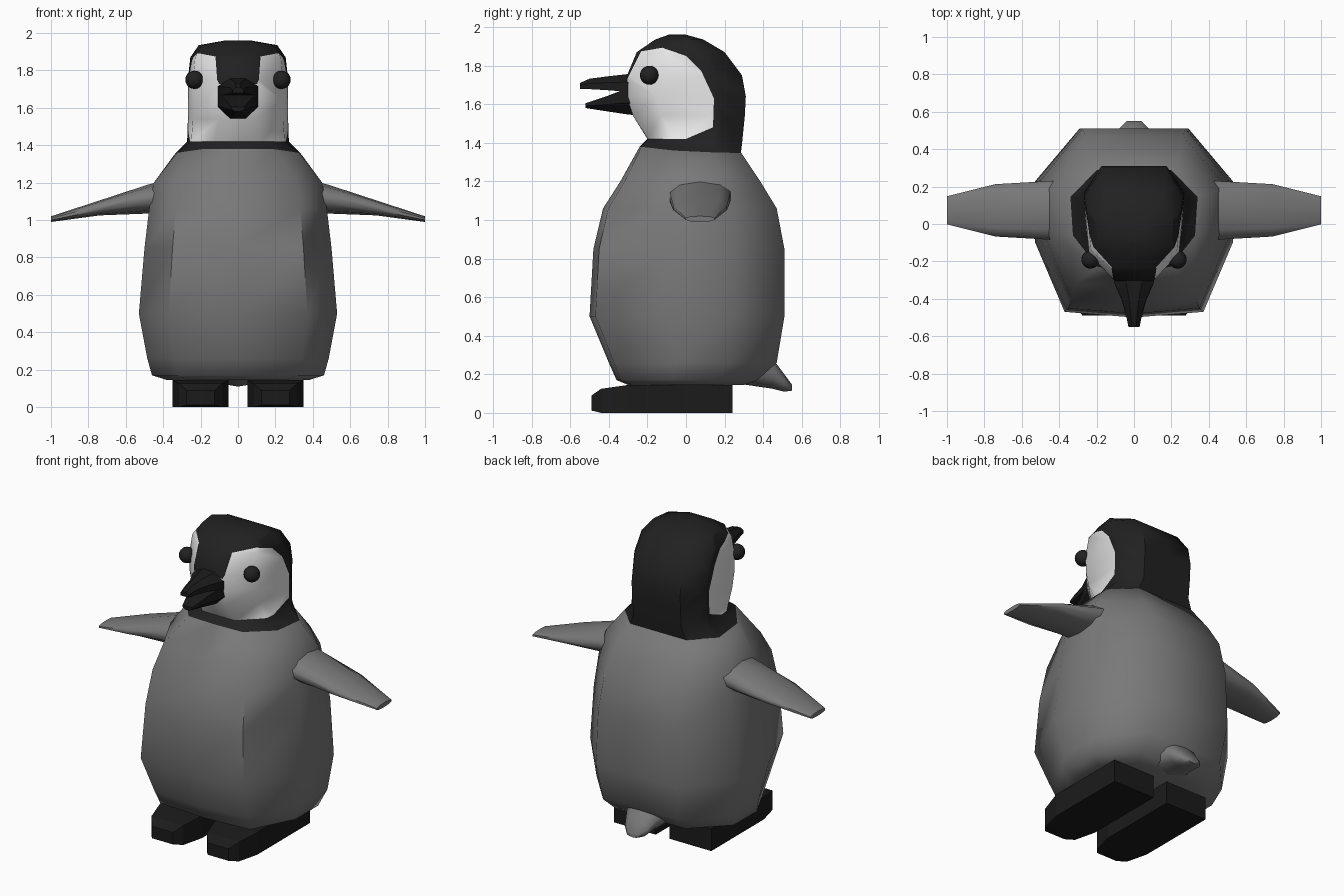
import bpy, bmesh, math
from mathutils import Vector

cube = bpy.data.objects.get("Cube")
if cube:
    bpy.data.objects.remove(cube)


def material(name, rgb):
    m = bpy.data.materials.new(name)
    m.use_nodes = True
    m.diffuse_color = (*rgb, 1)
    m.node_tree.nodes["Principled BSDF"].inputs["Base Color"].default_value = (*rgb, 1)
    return m


GREY = material("down_grey", (0.19, 0.19, 0.19))
BLACK = material("hood_black", (0.015, 0.015, 0.015))
WHITE = material("face_white", (0.8, 0.8, 0.8))
DARK = material("beak_and_feet_black", (0.011, 0.011, 0.011))


def finish(bm, name, mats, angle):
    bmesh.ops.recalc_face_normals(bm, faces=bm.faces)
    mesh = bpy.data.meshes.new(name)
    bm.to_mesh(mesh)
    bm.free()
    for m in mats:
        mesh.materials.append(m)
    ob = bpy.data.objects.new(name, mesh)
    bpy.context.collection.objects.link(ob)
    if angle:
        bpy.ops.object.select_all(action="DESELECT")
        ob.select_set(True)
        bpy.context.view_layer.objects.active = ob
        bpy.ops.object.shade_smooth_by_angle(angle=math.radians(angle))
    return ob


def loft(sections):
    """Skin a list of equal closed loops and cap both ends."""
    bm = bmesh.new()
    loops = [[bm.verts.new(p) for p in s] for s in sections]
    for a, b in zip(loops, loops[1:]):
        for i in range(len(a)):
            j = (i + 1) % len(a)
            bm.faces.new((a[i], a[j], b[j], b[i]))
    bm.faces.new(loops[0])
    bm.faces.new(loops[-1])
    return bm


# Half plans from front centre to back centre: (share of width, share of depth)
BODY_PLAN = [(0, 0), (0.7, 0.03), (1, 0.4), (1, 0.72), (0.55, 1), (0, 1)]
HEAD_PLAN = [(0, 0), (0.38, 0), (0.9, 0.25), (1, 0.76), (0.65, 1), (0, 1)]


def ring(z, half_width, front, back, head=0.0, lift=0.0):
    pts = []
    for (bx, bt), (hx, ht) in zip(BODY_PLAN, HEAD_PLAN):
        x, t = bx + (hx - bx) * head, bt + (ht - bt) * head
        up = lift * max(0, 1 - 2 * t)
        pts.append(Vector((x * half_width, front + t * (back - front), z + up)))
    return pts + [Vector((-p.x, p.y, p.z)) for p in pts[-2:0:-1]]


# Body
neck = ring(1.35, 0.34, -0.24, 0.285, 0.4, 0.03)
body = loft([
    ring(0.145, 0.38, -0.3, 0.3),
    ring(0.17, 0.46, -0.36, 0.37),
    ring(0.26, 0.485, -0.4, 0.47),
    ring(0.5, 0.53, -0.5, 0.51),
    ring(0.85, 0.5, -0.48, 0.51),
    ring(1.06, 0.475, -0.43, 0.47),
    ring(1.2, 0.45, -0.34, 0.385),
    neck])
finish(body, "body", [GREY], 60)

# Head: black hood with a white face cut into it by a side outline
head = loft([
    neck,
    ring(1.42, 0.272, -0.2, 0.293, 0.8),
    ring(1.54, 0.268, -0.275, 0.305, 1),
    ring(1.64, 0.268, -0.308, 0.31, 1),
    ring(1.75, 0.268, -0.305, 0.29, 1),
    ring(1.87, 0.255, -0.255, 0.2, 1),
    ring(1.935, 0.21, -0.16, 0.09, 0.8),
    ring(1.96, 0.07, -0.09, 0.0, 0.5)])
FACE = [Vector(p) for p in [
    (-0.4, 1.42), (0, 1.42), (0.14, 1.48), (0.145, 1.63), (0.08, 1.77),
    (0, 1.85), (-0.13, 1.895), (-0.235, 1.87), (-0.295, 1.75), (-0.4, 1.53)]]
EDGES = list(zip(FACE, FACE[1:] + FACE[:1]))
for a, b in EDGES:
    d = b - a
    bmesh.ops.bisect_plane(head, geom=head.verts[:] + head.edges[:] + head.faces[:],
                           dist=0.0005, plane_co=(0, a.x, a.y),
                           plane_no=(0, d.y, -d.x))
for f in head.faces:
    c = f.calc_center_median().yz
    f.material_index = int(all((b - a).cross(c - a) > 0 for a, b in EDGES))
finish(head, "head", [BLACK, WHITE], 50)


def oval(place, c1, r1, lo, hi, n=10):
    """Flattened loop; place maps (sideways, height) to a point."""
    mid, r2 = (lo + hi) / 2, (hi - lo) / 2
    return [place(c1 + r1 * max(-1, min(1, 1.15 * math.cos(k))), mid + r2 * math.sin(k))
            for k in (math.tau * i / n + math.pi / n for i in range(n))]


# Flippers
for side, label in ((1, "left"), (-1, "right")):
    rows = [(0.36, 0.16, 1.05, 1.22), (0.48, 0.155, 1.035, 1.19),
            (0.74, 0.14, 1.025, 1.105), (1.0, 0.075, 0.99, 1.02)]
    wing = loft([oval(lambda u, v: (side * x, u, v), 0.073, r, lo, hi)
                 for x, r, lo, hi in rows])
    finish(wing, label + "_flipper", [GREY], 60)

# Tail
tail = loft([oval(lambda u, v: (u, y, v), 0, r, lo, hi)
             for y, r, lo, hi in [(0.28, 0.17, 0.15, 0.36), (0.45, 0.11, 0.125, 0.28),
                                  (0.51, 0.08, 0.11, 0.2), (0.55, 0.04, 0.115, 0.145)]])
finish(tail, "tail", [GREY], 60)


# Beak halves
def beak_section(y, w, flat, ridge):
    mid = flat + (ridge - flat) * 0.55
    return [(-w, y, flat), (w, y, flat), (w, y, mid),
            (w * 0.4, y, ridge), (-w * 0.4, y, ridge), (-w, y, mid)]


upper = loft([beak_section(*s) for s in [
    (-0.27, 0.108, 1.65, 1.76), (-0.31, 0.108, 1.665, 1.755),
    (-0.4, 0.065, 1.672, 1.745), (-0.5, 0.04, 1.678, 1.732), (-0.55, 0.03, 1.68, 1.71)]])
finish(upper, "upper_beak", [DARK], 30)
lower = loft([beak_section(*s) for s in [
    (-0.24, 0.108, 1.68, 1.54), (-0.31, 0.108, 1.68, 1.548),
    (-0.41, 0.065, 1.642, 1.563), (-0.52, 0.035, 1.605, 1.58)]])
finish(lower, "lower_beak", [DARK], 30)

# Eyes and feet
for side, label in ((1, "left"), (-1, "right")):
    eye = bmesh.new()
    bmesh.ops.create_uvsphere(eye, u_segments=16, v_segments=10, radius=0.049)
    bmesh.ops.translate(eye, verts=eye.verts, vec=(side * 0.233, -0.19, 1.75))
    finish(eye, label + "_eye", [BLACK], 60)

    foot = loft([[(side * (0.2 + sx * w), y, z) for sx, z in
                  ((-1, lo), (1, lo), (1, hi), (-1, hi))]
                 for y, w, lo, hi in [(0.24, 0.15, 0, 0.145), (-0.3, 0.15, 0, 0.145),
                                      (-0.44, 0.115, 0, 0.125), (-0.49, 0.075, 0.012, 0.09)]])
    finish(foot, label + "_foot", [DARK], 0)
